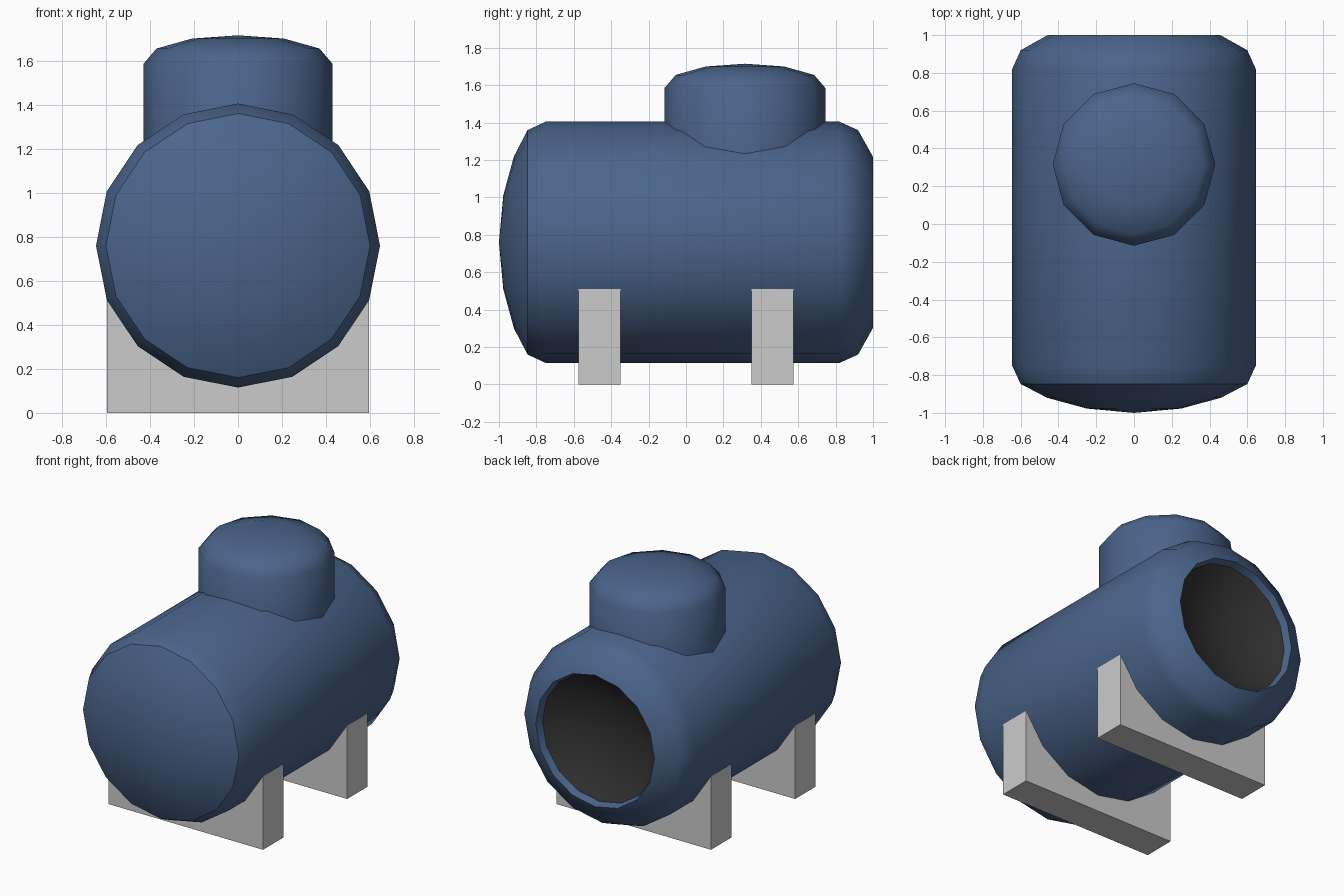
import bpy, bmesh
from math import pi, sin, cos, radians

if "Cube" in bpy.data.objects:
    bpy.data.objects.remove(bpy.data.objects["Cube"])


def material(name, colour):
    m = bpy.data.materials.new(name)
    m.diffuse_color = (*colour, 1)
    m.use_nodes = True
    m.node_tree.nodes["Principled BSDF"].inputs["Base Color"].default_value = m.diffuse_color
    return m


BLUE = material("blue_paint", (0.07, 0.13, 0.26))
DARK = material("dark_inside", (0.03, 0.03, 0.03))


def lathe(name, profile, sides, axis, centre, mat, angle=50):
    """Revolve (radius, height) points round the Y or Z axis."""
    bm = bmesh.new()
    rings = []
    for r, h in profile:
        ring = []
        for k in range(1 if r == 0 else sides):
            a = 2 * pi * k / sides
            c, s = r * cos(a), r * sin(a)
            ring.append(bm.verts.new((s, h, c) if axis == "Y" else (c, s, h)))
        rings.append(ring)
    for lo, hi in zip(rings, rings[1:]):
        for k in range(sides):
            n = (k + 1) % sides
            if len(lo) == 1:
                bm.faces.new((lo[0], hi[n], hi[k]))
            elif len(hi) == 1:
                bm.faces.new((lo[k], lo[n], hi[0]))
            else:
                bm.faces.new((lo[k], lo[n], hi[n], hi[k]))
    me = bpy.data.meshes.new(name)
    bm.to_mesh(me)
    bm.free()
    me.materials.append(mat)
    ob = bpy.data.objects.new(name, me)
    ob.location = centre
    bpy.context.collection.objects.link(ob)
    bpy.ops.object.select_all(action="DESELECT")
    ob.select_set(True)
    bpy.context.view_layer.objects.active = ob
    bpy.ops.object.shade_smooth_by_angle(angle=radians(angle))
    return ob


AXIS = (0, 0, 0.76)

# Tank shell with a rounded shoulder at each end and an inward lip at the back
lathe("tank_shell", [(0.6, -0.847), (0.645, -0.75), (0.645, 0.82), (0.6, 0.92),
                     (0.457, 1.0), (0.44, 0.95)], 16, "Y", AXIS, BLUE)

# Domed front end
lathe("front_dome", [(0, -1.0), (0.25, -0.977), (0.46, -0.92), (0.6, -0.847)],
      16, "Y", AXIS, BLUE)

# Dark dished back end
lathe("back_dish", [(0.44, 0.95), (0.34, 0.88), (0.18, 0.83), (0, 0.81)],
      16, "Y", AXIS, DARK)

# Manhole turret on top
lathe("top_turret", [(0.43, 1.15), (0.43, 1.585), (0.37, 1.655), (0.21, 1.70), (0, 1.715)],
      12, "Z", (0, 0.315, 0), BLUE)

# Support blocks
for label, y in (("front_support", -0.4625), ("back_support", 0.4625)):
    bpy.ops.mesh.primitive_cube_add(size=1, location=(0, y, 0.255))
    block = bpy.context.object
    block.name = label
    block.scale = (1.19, 0.225, 0.51)
